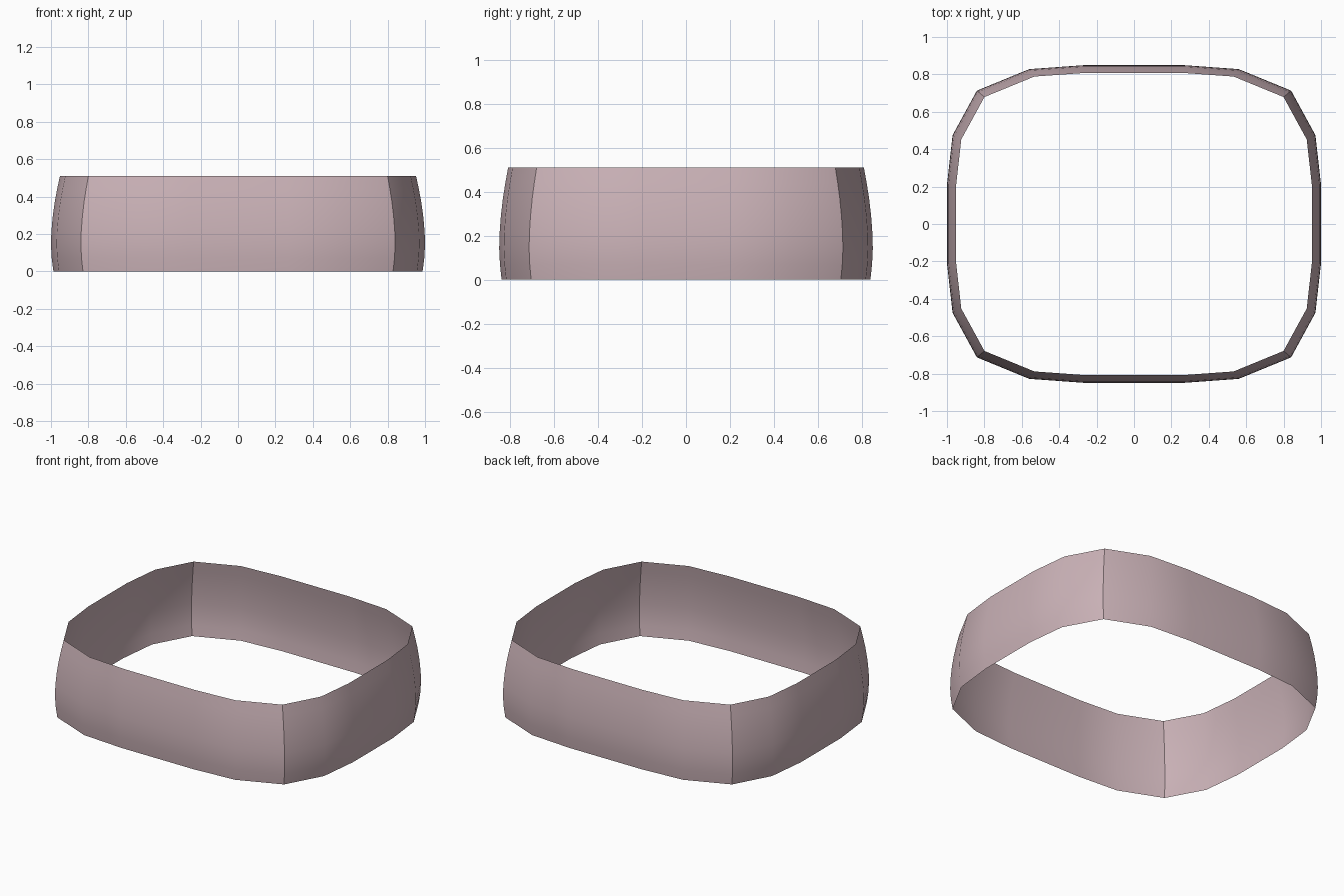
import bpy
import bmesh
import math

if "Cube" in bpy.data.objects:
    bpy.data.objects.remove(bpy.data.objects["Cube"], do_unlink=True)

# Dusty pink material
pink = bpy.data.materials.new("dusty_pink")
pink.use_nodes = True
colour = (0.60, 0.45, 0.48, 1)
pink.diffuse_color = colour
pink.node_tree.nodes["Principled BSDF"].inputs["Base Color"].default_value = colour

# Rounded-square outline: one quarter, mirrored into a full loop
quarter = [(1.0, 0.21), (0.97, 0.475), (0.84, 0.713), (0.56, 0.828), (0.27, 0.849)]
half = quarter + [(-x, y) for x, y in reversed(quarter)]
outline = half + [(-x, -y) for x, y in half]

# Bulging wall: height and outline scale of each ring
levels = [(0, 0.987), (0.07, 0.996), (0.14, 1.0), (0.21, 0.998),
          (0.29, 0.991), (0.37, 0.98), (0.44, 0.967), (0.51, 0.952)]

# Open band, a single-walled surface
bm = bmesh.new()
rings = [[bm.verts.new((x * s, y * s, z)) for x, y in outline] for z, s in levels]
n = len(outline)
for low, high in zip(rings, rings[1:]):
    for i in range(n):
        j = (i + 1) % n
        bm.faces.new((low[i], low[j], high[j], high[i]))
mesh = bpy.data.meshes.new("band")
bm.to_mesh(mesh)
bm.free()
mesh.materials.append(pink)
band = bpy.data.objects.new("band", mesh)
bpy.context.collection.objects.link(band)

# Smooth sides with crisp corner seams
bpy.ops.object.select_all(action="DESELECT")
band.select_set(True)
bpy.context.view_layer.objects.active = band
bpy.ops.object.shade_smooth_by_angle(angle=math.radians(30))
